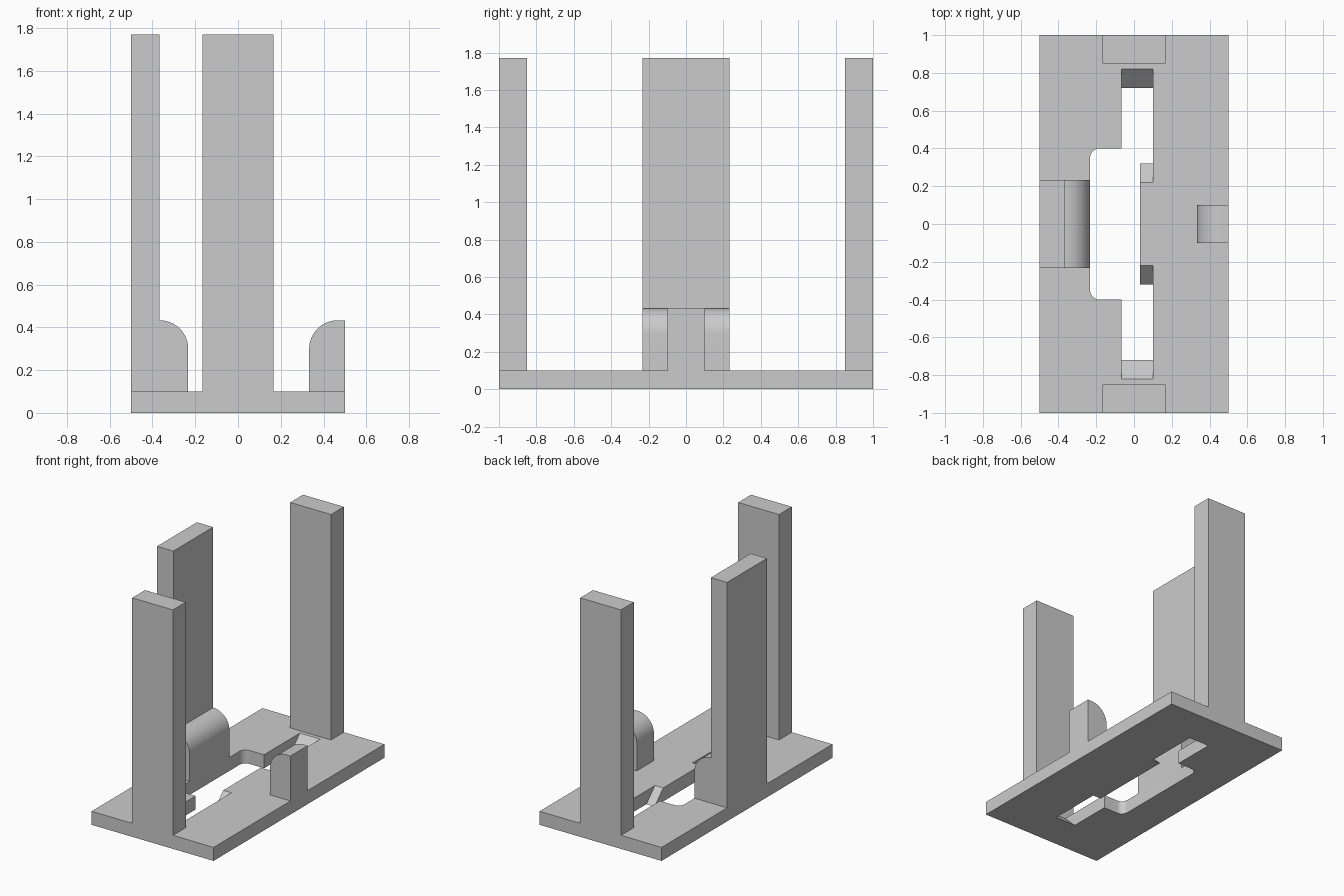
import bpy, bmesh
from math import sin, cos, pi

cube = bpy.data.objects.get("Cube")
if cube:
    bpy.data.objects.remove(cube, do_unlink=True)

GREY = (0.6, 0.6, 0.6, 1)
mat = bpy.data.materials.new("plain_grey")
mat.use_nodes = True
mat.diffuse_color = GREY
mat.node_tree.nodes["Principled BSDF"].inputs["Base Color"].default_value = GREY

LEN, WID, THICK, TOP, STOP_TOP = 1.0, 0.5, 0.1, 1.77, 0.433


def loft(name, lower, upper):
    """Closed solid between two matching rings of points."""
    bm = bmesh.new()
    a = [bm.verts.new(p) for p in lower]
    b = [bm.verts.new(p) for p in upper]
    bm.faces.new(a)
    bm.faces.new(b)
    for i in range(len(a)):
        j = (i + 1) % len(a)
        bm.faces.new((a[i], a[j], b[j], b[i]))
    bmesh.ops.recalc_face_normals(bm, faces=bm.faces)
    mesh = bpy.data.meshes.new(name)
    bm.to_mesh(mesh)
    bm.free()
    obj = bpy.data.objects.new(name, mesh)
    bpy.context.collection.objects.link(obj)
    mesh.materials.append(mat)
    return obj


def box(name, x0, x1, y0, y1, z0, z1):
    ring = [(x0, y0), (x1, y0), (x1, y1), (x0, y1)]
    return loft(name, [(x, y, z0) for x, y in ring], [(x, y, z1) for x, y in ring])


def arc(cx, cy, r, start, end, n=12):
    angles = [start + (end - start) * i / n for i in range(n + 1)]
    return [(cx + r * cos(t), cy + r * sin(t)) for t in angles]


def smooth(obj):
    bpy.ops.object.select_all(action='DESELECT')
    obj.select_set(True)
    bpy.context.view_layer.objects.active = obj
    bpy.ops.object.shade_smooth_by_angle(angle=pi / 6)


def slot_ring(z):
    """Slot outline at height z: sloped ends and a sloped-sided tab."""
    end, tab = 0.72 + z, 0.32 - z
    right = [(0.033, tab), (0.1, tab), (0.1, end), (-0.067, end), (-0.067, 0.4)]
    half = right + arc(-0.183, 0.35, 0.05, pi / 2, pi, 8)
    ring = half + [(x, -y) for x, y in reversed(half)]
    return [(x, y, z) for x, y in ring]


# Base plate with the through slot
base = box("base_plate", -WID, WID, -LEN, LEN, 0, THICK)
cutter = loft("slot_cutter", slot_ring(-0.05), slot_ring(0.15))
cutter.hide_render = True
cut = base.modifiers.new("slot", 'BOOLEAN')
cut.operation = 'DIFFERENCE'
cut.solver = 'EXACT'
cut.object = cutter
bpy.context.view_layer.objects.active = base
bpy.ops.object.modifier_apply(modifier=cut.name)
bpy.data.objects.remove(cutter, do_unlink=True)
smooth(base)

# Upright posts
box("front_post", -0.167, 0.167, -LEN, -0.85, THICK, TOP)
box("back_post", -0.167, 0.167, 0.85, LEN, THICK, TOP)
box("right_post", -WID, -0.367, -0.233, 0.233, THICK, TOP)


# Rounded stops facing the slot
def stop(name, outer, inner, half_depth):
    r = 0.133
    side = 1 if inner > outer else -1
    curve = arc(0, STOP_TOP - r, r, 0, pi / 2, 16)
    ring = [(inner + side * (x - r), z) for x, z in curve]
    ring += [(outer, STOP_TOP), (outer, THICK), (inner, THICK)]
    if abs(ring[len(curve) - 1][0] - outer) < 0.005:
        ring.pop(len(curve) - 1)
    smooth(loft(name, [(x, -half_depth, z) for x, z in ring],
                [(x, half_depth, z) for x, z in ring]))


stop("right_post_foot", -0.367, -0.233, 0.233)
stop("left_stop", WID, 0.333, 0.1)
